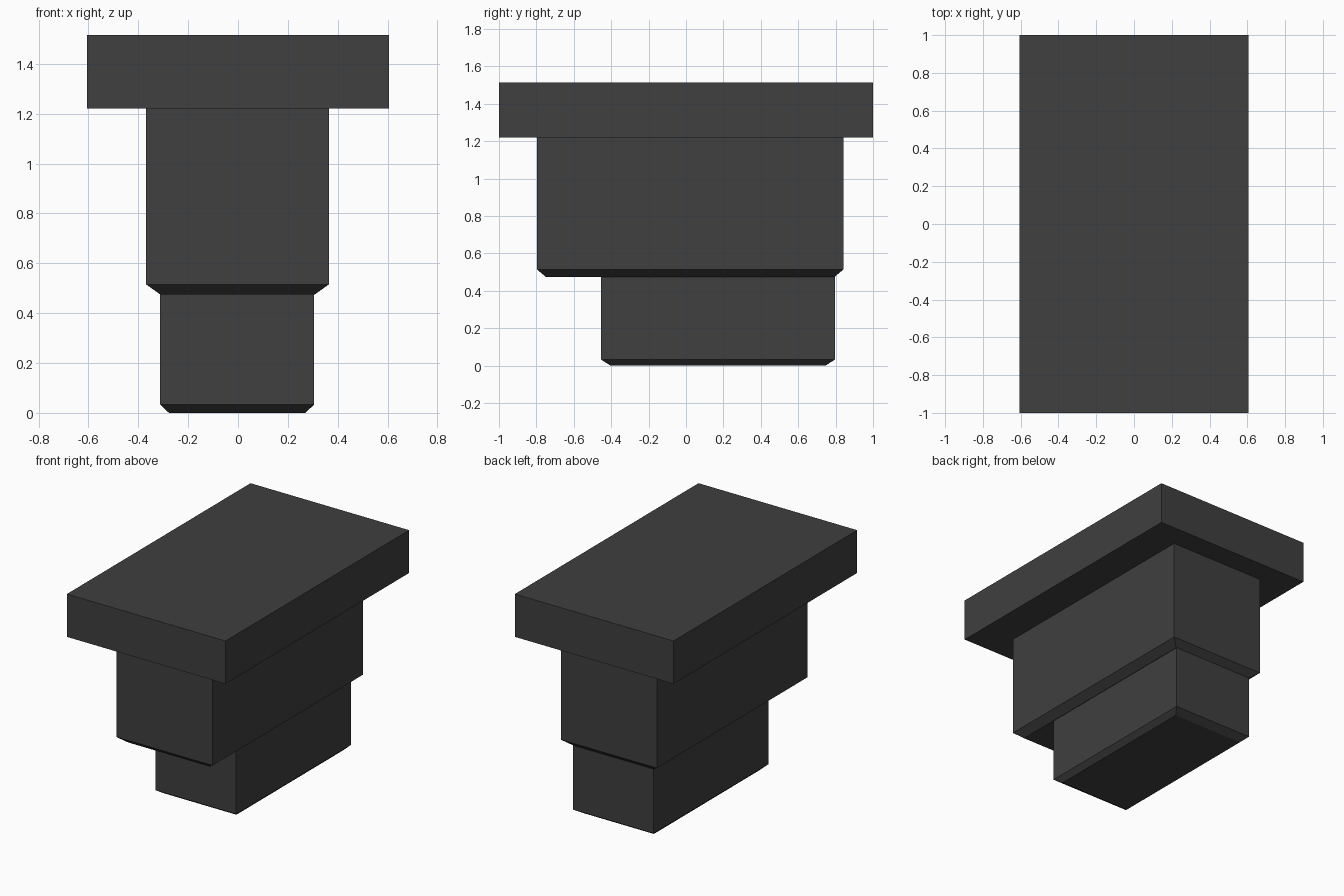
import bpy
import bmesh

cube = bpy.data.objects.get("Cube")
if cube:
    bpy.data.objects.remove(cube, do_unlink=True)

# Single dark grey material
grey = bpy.data.materials.new("dark_grey")
grey.use_nodes = True
colour = (0.05, 0.05, 0.05, 1)
grey.diffuse_color = colour
grey.node_tree.nodes["Principled BSDF"].inputs["Base Color"].default_value = colour


def block(name, x, y, z, inset=(0, 0), rise=0):
    """Box spanning the given ranges, with an optional chamfer round its base."""
    rings = [(z[0] + rise, 0, 0), (z[1], 0, 0)]
    if rise:
        rings.insert(0, (z[0], *inset))
    bm = bmesh.new()
    loops = []
    for h, ix, iy in rings:
        x0, x1, y0, y1 = x[0] + ix, x[1] - ix, y[0] + iy, y[1] - iy
        corners = ((x0, y0), (x1, y0), (x1, y1), (x0, y1))
        loops.append([bm.verts.new((cx, cy, h)) for cx, cy in corners])
    bm.faces.new(reversed(loops[0]))
    bm.faces.new(loops[-1])
    for low, high in zip(loops, loops[1:]):
        for i in range(4):
            j = (i + 1) % 4
            bm.faces.new((low[i], low[j], high[j], high[i]))
    mesh = bpy.data.meshes.new(name)
    bm.to_mesh(mesh)
    bm.free()
    mesh.materials.append(grey)
    obj = bpy.data.objects.new(name, mesh)
    bpy.context.collection.objects.link(obj)


# Wide slab on top, then two stepped blocks with chamfered bases
block("top_slab", (-0.605, 0.605), (-1, 1), (1.22, 1.515))
block("middle_block", (-0.368, 0.364), (-0.797, 0.842), (0.475, 1.22),
      inset=(0.056, 0.047), rise=0.04)
block("lower_block", (-0.312, 0.305), (-0.455, 0.797), (0, 0.475),
      inset=(0.035, 0.052), rise=0.033)
